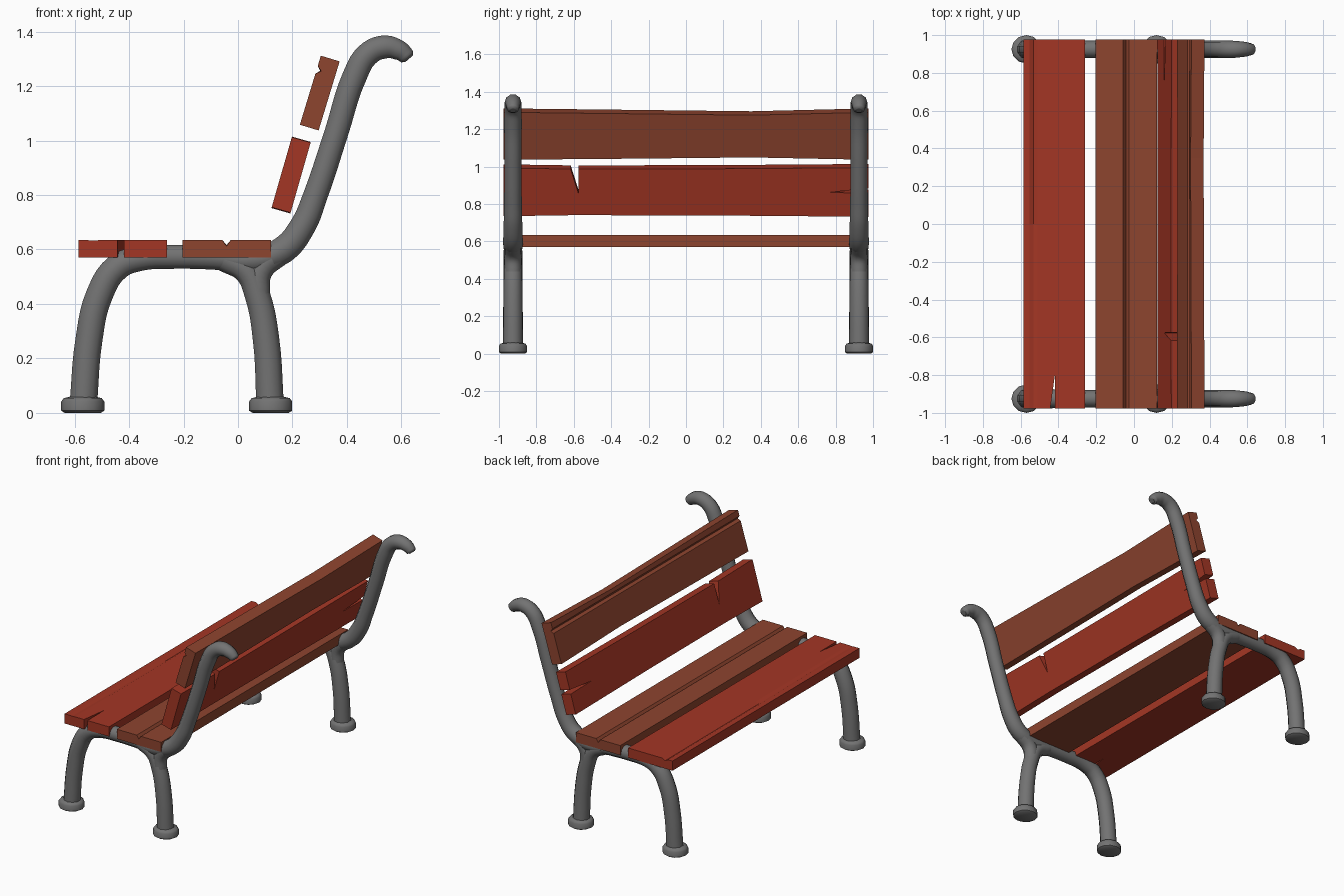
import bpy, bmesh, math
from mathutils import Vector

if "Cube" in bpy.data.objects:
    bpy.data.objects.remove(bpy.data.objects["Cube"])


def material(name, rgb):
    m = bpy.data.materials.new(name)
    m.diffuse_color = (*rgb, 1)
    m.use_nodes = True
    m.node_tree.nodes["Principled BSDF"].inputs["Base Color"].default_value = m.diffuse_color
    return m


RED = material("red wood", (0.37, 0.037, 0.018))
BROWN = material("brown wood", (0.27, 0.058, 0.028))
IRON = material("grey iron", (0.17, 0.17, 0.17))


def activate(o):
    bpy.ops.object.select_all(action='DESELECT')
    o.select_set(True)
    bpy.context.view_layer.objects.active = o


def mesh_object(name, bm, mat):
    bmesh.ops.recalc_face_normals(bm, faces=bm.faces)
    me = bpy.data.meshes.new(name)
    bm.to_mesh(me)
    bm.free()
    o = bpy.data.objects.new(name, me)
    bpy.context.collection.objects.link(o)
    me.materials.append(mat)
    return o


def tube(name, y, pts):
    """Round bar through (x, z, radius) points."""
    cu = bpy.data.curves.new(name, 'CURVE')
    cu.dimensions = '3D'
    cu.bevel_depth = 1.0
    cu.bevel_resolution = 3
    cu.resolution_u = 5
    cu.use_fill_caps = True
    sp = cu.splines.new('BEZIER')
    sp.bezier_points.add(len(pts) - 1)
    for p, (x, z, r) in zip(sp.bezier_points, pts):
        p.co = (x, y, z)
        p.radius = r
        p.handle_left_type = p.handle_right_type = 'AUTO'
    cu.materials.append(IRON)
    o = bpy.data.objects.new(name, cu)
    bpy.context.collection.objects.link(o)
    activate(o)
    bpy.ops.object.convert(target='MESH')
    bpy.ops.object.shade_smooth_by_angle(angle=math.radians(50))


def foot(name, x, y):
    """Lathed round foot."""
    bm = bmesh.new()
    n = 12
    rings = []
    for r, z in [(0.066, 0), (0.079, 0.008), (0.079, 0.042), (0.07, 0.054), (0.045, 0.06)]:
        rings.append([bm.verts.new((x + r * math.cos(2 * math.pi * i / n),
                                    y + r * 0.95 * math.sin(2 * math.pi * i / n), z))
                      for i in range(n)])
    for a, b in zip(rings, rings[1:]):
        for i in range(n):
            bm.faces.new((a[i], a[(i + 1) % n], b[(i + 1) % n], b[i]))
    bm.faces.new(rings[0])
    bm.faces.new(rings[-1])
    activate(mesh_object(name, bm, IRON))
    bpy.ops.object.shade_smooth_by_angle(angle=math.radians(50))


def plank(name, mat, origin, along, w, t, groove, stations, cuts=()):
    """Board along y. along = width direction in xz; groove = (u0, u1) on the
    upper side; stations = (y, bottom shift, top shift, groove depth);
    cuts = triangles of (y, u) cut through the thickness."""
    U = Vector((along[0], 0, along[1])).normalized()
    N = Vector((-U.z, 0, U.x))
    O = Vector((origin[0], 0, origin[1]))

    def at(y, u, n):
        return O + U * u + N * n + Vector((0, y, 0))

    bm = bmesh.new()
    rings = []
    for y, lo, hi, d in stations:
        prof = [(lo, 0), (w + hi, 0), (w + hi, t)]
        if groove:
            a, b = groove
            prof += [(b, t), ((a + b) / 2, t - d), (a, t)]
        prof.append((lo, t))
        rings.append([bm.verts.new(at(y, u, n)) for u, n in prof])
    k = len(rings[0])
    for a, b in zip(rings, rings[1:]):
        for i in range(k):
            bm.faces.new((a[i], a[(i + 1) % k], b[(i + 1) % k], b[i]))
    bm.faces.new(rings[0])
    bm.faces.new(rings[-1])
    o = mesh_object(name, bm, mat)
    for tri in cuts:
        bm = bmesh.new()
        lo = [bm.verts.new(at(y, u, -0.03)) for y, u in tri]
        hi = [bm.verts.new(at(y, u, t + 0.03)) for y, u in tri]
        bm.faces.new(lo)
        bm.faces.new(hi)
        for i in range(3):
            j = (i + 1) % 3
            bm.faces.new((lo[i], lo[j], hi[j], hi[i]))
        c = mesh_object("crack_cutter", bm, mat)
        c.hide_render = True
        m = o.modifiers.new("crack", 'BOOLEAN')
        m.operation = 'DIFFERENCE'
        m.solver = 'EXACT'
        m.object = c
        activate(o)
        bpy.ops.object.modifier_apply(modifier=m.name)
        bpy.data.objects.remove(c)


# Iron side frames
for side, y in (("left", -0.925), ("right", 0.925)):
    tube(side + "_frame", y, [
        (-0.568, 0.03, .053), (-0.547, 0.27, .052), (-0.51, 0.43, .052),
        (-0.443, 0.535, .051), (-0.36, 0.566, .047), (-0.23, 0.573, .046),
        (-0.09, 0.57, .046), (0.06, 0.562, .05), (0.165, 0.598, .053),
        (0.237, 0.685, .05), (0.285, 0.80, .047), (0.36, 1.025, .046),
        (0.43, 1.24, .047), (0.475, 1.315, .046), (0.535, 1.343, .045),
        (0.59, 1.332, .039), (0.622, 1.307, .031), (0.628, 1.30, .018)])
    tube(side + "_rear_leg", y, [
        (0.118, 0.03, .053), (0.103, 0.27, .051), (0.072, 0.43, .049),
        (0.03, 0.52, .048), (-0.05, 0.563, .046)])
    # thickened joint between leg and backrest bar
    tube(side + "_joint", y, [
        (0.075, 0.42, .045), (0.082, 0.52, .047), (0.16, 0.595, .05)])
    foot(side + "_front_foot", -0.57, y)
    foot(side + "_rear_foot", 0.12, y)

# Seat boards
E = 0.977
plank("front_seat_board", RED, (-0.585, 0.57), (1, 0), 0.325, 0.064, (0.033, 0.075),
      [(-E, 0, 0, 0.001), (0, 0, 0, 0.01), (E, 0, 0, 0.012)],
      [[(-E - .02, 0.139), (-E - .02, 0.167), (-0.8, 0.166)]])
plank("rear_seat_board", BROWN, (-0.203, 0.57), (1, 0), 0.325, 0.064, (0.146, 0.176),
      [(-E, 0, 0, 0.022), (0.3, 0, 0, 0.018), (E, 0, 0, 0.022)])

# Backrest boards
plank("lower_back_board", RED, (0.193, 0.735), (0.073, 0.255), 0.268, 0.072, None,
      [(-E, 0, 0, 0), (-0.6, 0.006, -0.006, 0), (0.2, 0.004, -0.004, 0), (E, -0.003, 0.002, 0)],
      [[(-0.625, 0.29), (-0.574, 0.29), (-0.576, 0.13)],
       [(E + .02, 0.128), (E + .02, 0.158), (0.76, 0.132)]])
plank("upper_back_board", BROWN, (0.296, 1.037), (0.077, 0.253), 0.265, 0.072, (0.196, 0.226),
      [(-E, 0, 0, 0.018), (-0.3, 0.006, -0.008, 0.016), (0.35, 0.013, -0.016, 0.014), (E, 0, 0, 0.018)])
